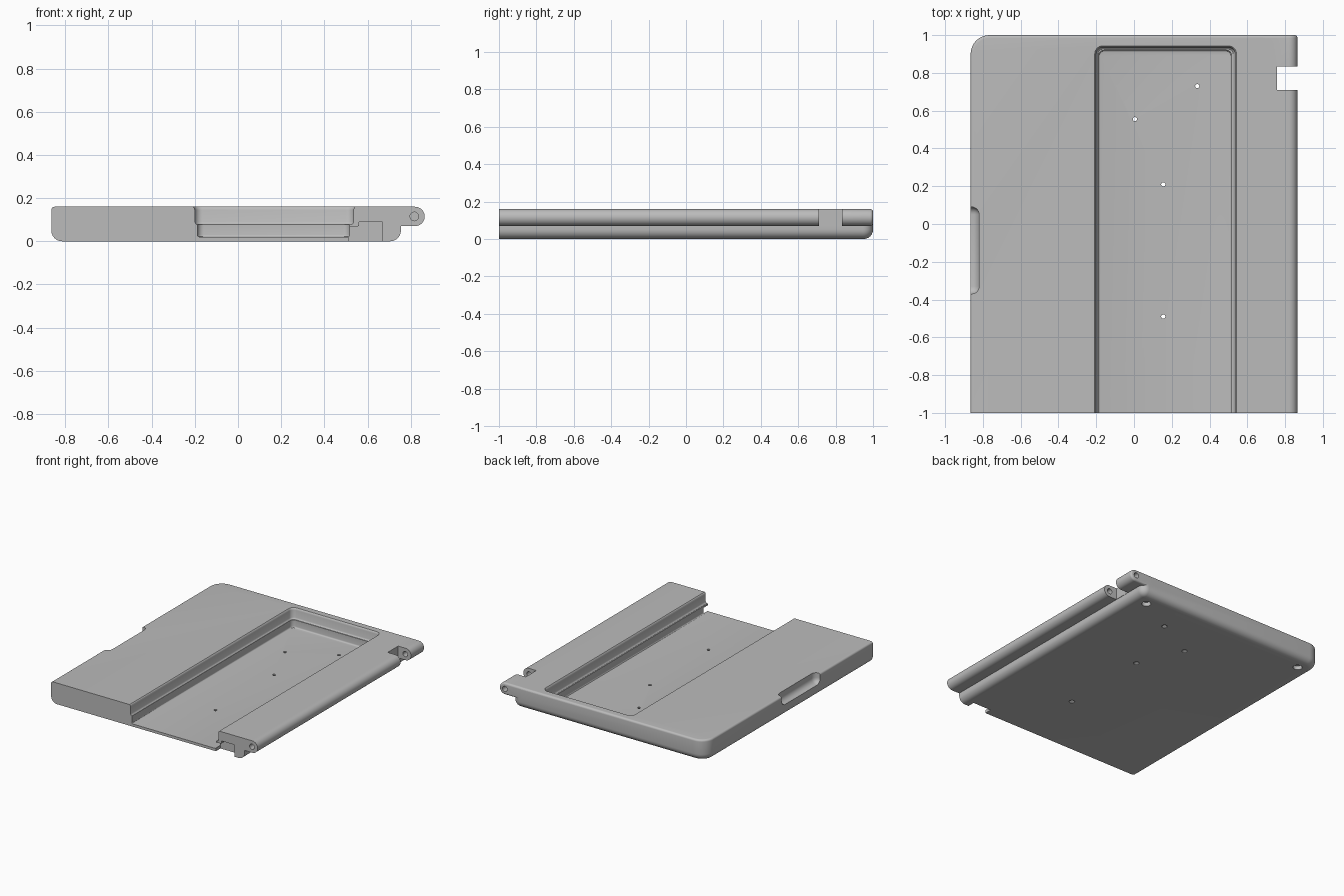
import bpy, bmesh
from math import sin, cos, pi, radians

cube = bpy.data.objects.get("Cube")
if cube:
    bpy.data.objects.remove(cube, do_unlink=True)

grey = bpy.data.materials.new("plastic grey")
grey.use_nodes = True
grey.diffuse_color = (0.5, 0.5, 0.5, 1)
grey.node_tree.nodes["Principled BSDF"].inputs["Base Color"].default_value = (0.5, 0.5, 0.5, 1)


def loft(name, rings):
    """Solid skinned through closed rings of equal length, capped at both ends."""
    bm = bmesh.new()
    loops = [[bm.verts.new(p) for p in ring] for ring in rings]
    n = len(loops[0])
    for a, b in zip(loops, loops[1:]):
        for i in range(n):
            j = (i + 1) % n
            bm.faces.new((a[i], a[j], b[j], b[i]))
    bm.faces.new(loops[0])
    bm.faces.new(loops[-1])
    bmesh.ops.recalc_face_normals(bm, faces=bm.faces)
    mesh = bpy.data.meshes.new(name)
    bm.to_mesh(mesh)
    bm.free()
    mesh.materials.append(grey)
    obj = bpy.data.objects.new(name, mesh)
    bpy.context.collection.objects.link(obj)
    return obj


def fillet(r, steps=6):
    """Pairs of (distance from the end face, inset) for a rounded edge."""
    return [(r * (1 - cos(t)), r * (1 - sin(t))) for t in (i * pi / 2 / steps for i in range(steps + 1))]


def tray(x0, x1, y0, y1, rl, rr, z, inset, steps=8):
    """Outline with a straight front edge and two rounded back corners."""
    pts = [(x0 + inset, y0, z), (x1 - inset, y0, z)]
    for cx, r, start in ((x1 - rr, rr, 0), (x0 + rl, rl, pi / 2)):
        for i in range(steps + 1):
            t = start + i * pi / 2 / steps
            pts.append((cx + (r - inset) * cos(t), y1 - r + (r - inset) * sin(t), z))
    return pts


def tray_solid(name, x0, x1, y0, y1, rl, rr, levels):
    return loft(name, [tray(x0, x1, y0, y1, rl, rr, z, d) for z, d in levels])


def cylinder(name, rings, axis, n=28):
    """Round solid from (position, radius) rings along z or y at the given centre."""
    a, b, along = axis
    out = []
    for p, r in rings:
        ring = [(a + r * cos(2 * pi * i / n), b + r * sin(2 * pi * i / n)) for i in range(n)]
        out.append([(u, v, p) if along == "z" else (u, p, v) for u, v in ring])
    return loft(name, out)


def box(name, lo, hi, bevel=0):
    rings = [[(lo[0], lo[1], z), (hi[0], lo[1], z), (hi[0], hi[1], z), (lo[0], hi[1], z)] for z in (lo[2], hi[2])]
    obj = loft(name, rings)
    if bevel:
        mod = obj.modifiers.new("round", "BEVEL")
        mod.width, mod.segments = bevel, 6
    return obj


HEIGHT, EDGE = 0.16, 0.015

# Main slab: wide rounding below, small rounding above
levels = [(h, d) for h, d in fillet(0.05)] + [(HEIGHT - h, d) for h, d in reversed(fillet(EDGE))]
body = tray_solid("case_body", -0.865, 0.755, -1, 1, 0.1, 0.055, levels)


# Hinge strip with a round outer edge
def strip(y, d):
    r = 0.045 - d
    pts = [(0.82 + r * cos(t), y, 0.115 + r * sin(t)) for t in (-pi / 2 + i * pi / 16 for i in range(17))]
    return pts + [(0.68, y, 0.115 + r), (0.68, y, 0.115 - r)]


hinge = loft("hinge_strip", [strip(-1, 0)] + [strip(1 - h, d) for h, d in reversed(fillet(EDGE))])

# Two-step pocket, open at the front
cutters = [
    tray_solid("upper_pocket", -0.2, 0.535, -1.1, 0.935, 0.035, 0.035,
               [(0.078, 0.01), (0.082, 0.004), (0.09, 0), (0.145, 0), (0.155, -0.003), (0.161, -0.009), (0.2, -0.009)]),
    tray_solid("lower_pocket", -0.188, 0.517, -1.1, 0.92, 0.03, 0.03,
               [(0.02 + h, d) for h, d in fillet(0.01, 3)] + [(0.1, 0)]),
    # Hinge gap and thumb scoop
    box("hinge_gap", (0.757, 0.71, -0.1), (1, 0.835, 0.3)),
    box("thumb_scoop", (-0.95, -0.37, 0.085), (-0.82, 0.09, 0.3), 0.04),
]

# Stepped notch in the front right corner
notch = [(0.515, -0.05), (0.515, 0.065), (0.56, 0.07), (0.56, 0.09), (0.67, 0.09), (0.67, -0.05)]
cutters.append(loft("front_notch", [[(x, y, z) for x, z in notch] for y in (-1.1, -0.945)]))

# Hinge pin holes
for y0, y1 in ((-1.1, -0.85), (0.55, 1.1)):
    cutters.append(cylinder("pin_hole", [(y0, 0.02), (y1, 0.02)], (0.817, 0.115, "y")))

# Countersunk screw holes through the floor
for x, y in ((0.005, 0.555), (0.335, 0.73), (0.155, 0.21), (0.155, -0.49)):
    cutters.append(cylinder("screw_hole", [(-0.02, 0.02), (0.004, 0.02), (0.012, 0.011), (0.06, 0.011)], (x, y, "z")))

# Round recesses under the back corners
for x, y in ((0.635, 0.89), (-0.745, 0.89)):
    cutters.append(cylinder("foot_recess", [(-0.05, 0.032), (0.03, 0.032)], (x, y, "z")))

for tool, op in [(hinge, "UNION")] + [(c, "DIFFERENCE") for c in cutters]:
    mod = body.modifiers.new(tool.name, "BOOLEAN")
    mod.operation, mod.object, mod.solver = op, tool, "EXACT"

# Bake the cuts and remove the tools
depsgraph = bpy.context.evaluated_depsgraph_get()
body_mesh = bpy.data.meshes.new_from_object(body.evaluated_get(depsgraph))
body.modifiers.clear()
body.data = body_mesh
for tool in [hinge] + cutters:
    bpy.data.objects.remove(tool, do_unlink=True)

bpy.ops.object.select_all(action="DESELECT")
body.select_set(True)
bpy.context.view_layer.objects.active = body
bpy.ops.object.shade_smooth_by_angle(angle=radians(30))
